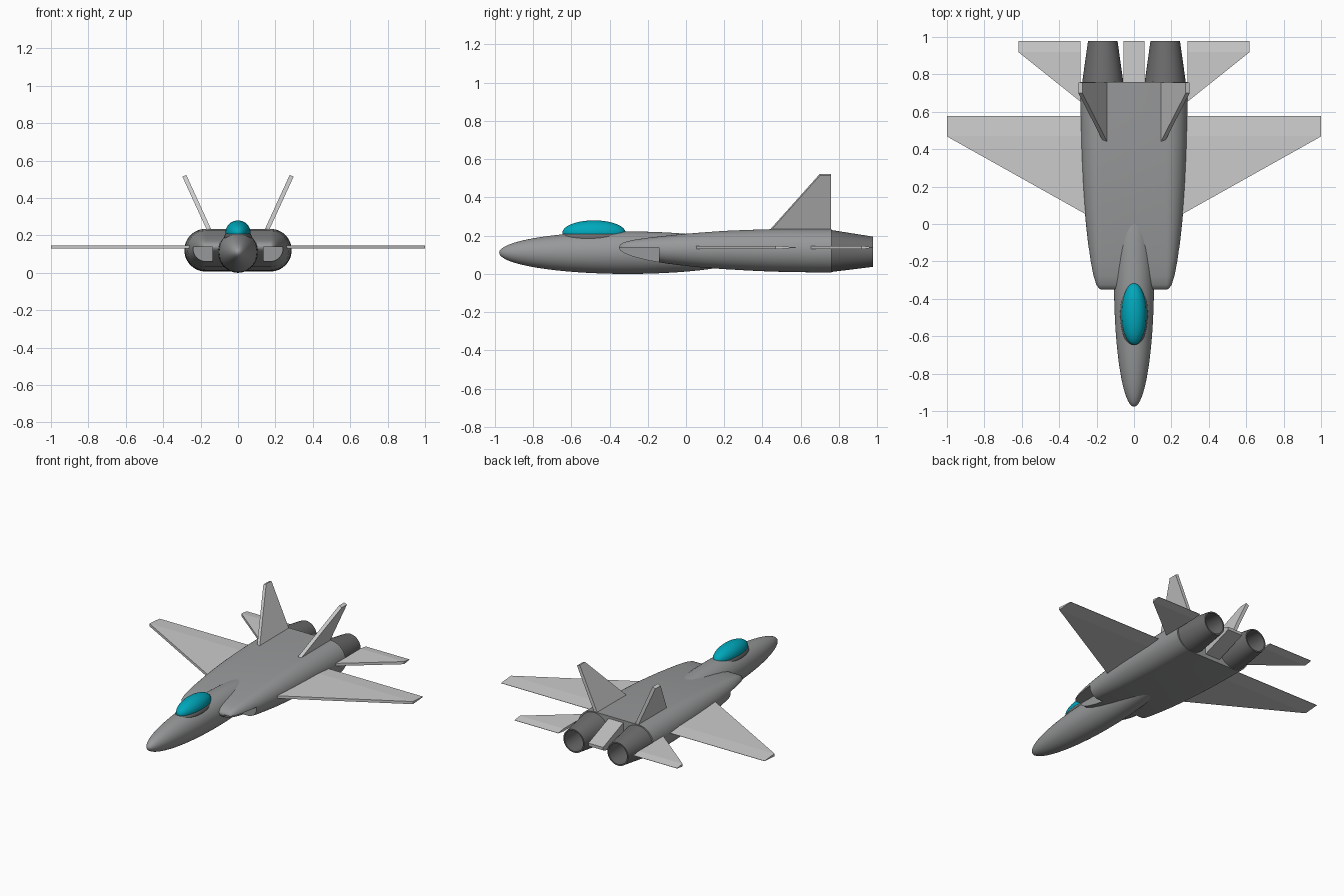
import bpy, bmesh
from math import sin, cos, pi
from mathutils import Vector

if "Cube" in bpy.data.objects:
    bpy.data.objects.remove(bpy.data.objects["Cube"])


def material(name, colour):
    mat = bpy.data.materials.new(name)
    mat.diffuse_color = (*colour, 1)
    mat.use_nodes = True
    mat.node_tree.nodes["Principled BSDF"].inputs["Base Color"].default_value = mat.diffuse_color
    return mat


glass = material("teal_glass", (0.0, 0.39, 0.5))
dark_grey = material("dark_grey", (0.31, 0.315, 0.32))
mid_grey = material("mid_grey", (0.5, 0.5, 0.5))
burnt_metal = material("burnt_metal", (0.15, 0.15, 0.155))


def finish(name, bm, smooth=True, mat=None):
    bmesh.ops.recalc_face_normals(bm, faces=bm.faces)
    mesh = bpy.data.meshes.new(name)
    bm.to_mesh(mesh)
    bm.free()
    if mat:
        mesh.materials.append(mat)
    ob = bpy.data.objects.new(name, mesh)
    bpy.context.collection.objects.link(ob)
    bpy.ops.object.select_all(action='DESELECT')
    ob.select_set(True)
    bpy.context.view_layer.objects.active = ob
    if smooth:
        bpy.ops.object.shade_smooth_by_angle(angle=0.6)
    return ob


def loft(name, sections, smooth=True, mat=None):
    """Closed skin through equal-length loops of points, capped at both ends."""
    bm = bmesh.new()
    rings = [[bm.verts.new(p) for p in s] for s in sections]
    n = len(rings[0])
    for a, b in zip(rings, rings[1:]):
        for i in range(n):
            j = (i + 1) % n
            bm.faces.new((a[i], a[j], b[j], b[i]))
    bm.faces.new(rings[0])
    bm.faces.new(rings[-1])
    return finish(name, bm, smooth, mat)


def ellipsoid(name, centre, half, mat):
    bm = bmesh.new()
    bmesh.ops.create_uvsphere(bm, u_segments=48, v_segments=32, radius=1)
    # poles along y
    for v in bm.verts:
        x, y, z = v.co
        v.co = (centre[0] + x * half[0], centre[1] + z * half[1], centre[2] + y * half[2])
    return finish(name, bm, True, mat)


def rectangle(x0, x1, y, z0, z1):
    return [(x0, y, z0), (x1, y, z0), (x1, y, z1), (x0, y, z1)]


def stadium(y, r, zc, cx=0.173, n=24):
    """Two half circles joined by flat top and bottom."""
    pts = []
    for side, start in ((1, -pi / 2), (-1, pi / 2)):
        for i in range(n + 1):
            a = start + pi * i / n
            pts.append((side * cx + r * cos(a), y, zc + r * sin(a)))
    return pts


def circle(x, y, z, r, n=40):
    return [(x + r * cos(2 * pi * i / n), y, z + r * sin(2 * pi * i / n)) for i in range(n)]


# Forward fuselage, canopy and the dark rim around it
ellipsoid("forward_fuselage", (0, -0.305, 0.111), (0.107, 0.672, 0.111), dark_grey)
ellipsoid("canopy_rim", (0, -0.481, 0.19), (0.074, 0.179, 0.045), burnt_metal)
ellipsoid("canopy", (0, -0.481, 0.215), (0.067, 0.165, 0.065), glass)

# Wide rear body with both engine housings
stations = [(-0.35, 0.004, 0.138), (-0.345, 0.014, 0.138), (-0.325, 0.028, 0.137),
            (-0.28, 0.043, 0.134), (-0.2, 0.059, 0.13), (-0.1, 0.073, 0.127), (0, 0.084, 0.126),
            (0.1, 0.093, 0.125), (0.2, 0.1, 0.125), (0.32, 0.106, 0.124), (0.45, 0.111, 0.123),
            (0.6, 0.113, 0.122), (0.76, 0.114, 0.121)]
body = loft("rear_body", [stadium(*s) for s in stations], True, dark_grey)

# Intake notches cut under the front of each engine housing
for s in (-1, 1):
    xs = sorted((s * 0.137, s * 0.4))
    cutter = loft("intake_cutter", [rectangle(*xs, y, -0.1, 0.138) for y in (-0.5, -0.14)],
                  False, dark_grey)
    cutter.hide_render = True
    mod = body.modifiers.new("intake", 'BOOLEAN')
    mod.operation = 'DIFFERENCE'
    mod.solver = 'EXACT'
    mod.object = cutter
    bpy.context.view_layer.objects.active = body
    bpy.ops.object.modifier_apply(modifier=mod.name)
    bpy.data.objects.remove(cutter)
bpy.ops.object.select_all(action='DESELECT')
body.select_set(True)
bpy.ops.object.shade_smooth_by_angle(angle=0.6)


def plate(name, root_x, root_y, tip_x, hinge_y, trail_y, s, z=0.138, t=0.009):
    """Flat swept surface whose rear strip tapers to a thin trailing edge."""
    def section(x, lead):
        return [(s * x, lead, z - t), (s * x, hinge_y, z - t), (s * x, trail_y, z - 0.001),
                (s * x, trail_y, z + 0.001), (s * x, hinge_y, z + t), (s * x, lead, z + t)]
    loft(name, [section(root_x, root_y), section(tip_x, hinge_y - 0.002)], False)


for s, side in ((-1, "left"), (1, "right")):
    # Main wing and tailplane
    plate(side + "_wing", 0.2, 0.02, 1.0, 0.47, 0.578, s)
    plate(side + "_tailplane", 0.285, 0.653, 0.617, 0.92, 0.978, s)

    # Outward leaning fin
    across = Vector((s * 0.0105, 0, -0.0045))
    outline = [(0.141, 0.415, 0.2), (0.141, 0.757, 0.2), (0.287, 0.757, 0.519), (0.287, 0.7, 0.519)]
    loft(side + "_fin", [[Vector((s * x, y, z)) + k * across for x, y, z in outline]
                         for k in (-1, 1)], False)

    # Hollow tapered nozzle
    rings = [(0.75, 0.111, 0.12), (0.978, 0.079, 0.116), (0.978, 0.07, 0.116), (0.79, 0.085, 0.12)]
    loft(side + "_nozzle", [circle(s * 0.167, y, z, r) for y, r, z in rings], True, burnt_metal)

# Wedge-shaped tail fairing between the nozzles
loft("tail_fairing", [rectangle(-0.056, 0.056, 0.75, 0.03, 0.222),
                      rectangle(-0.056, 0.056, 0.978, 0.112, 0.132)], False, mid_grey)
